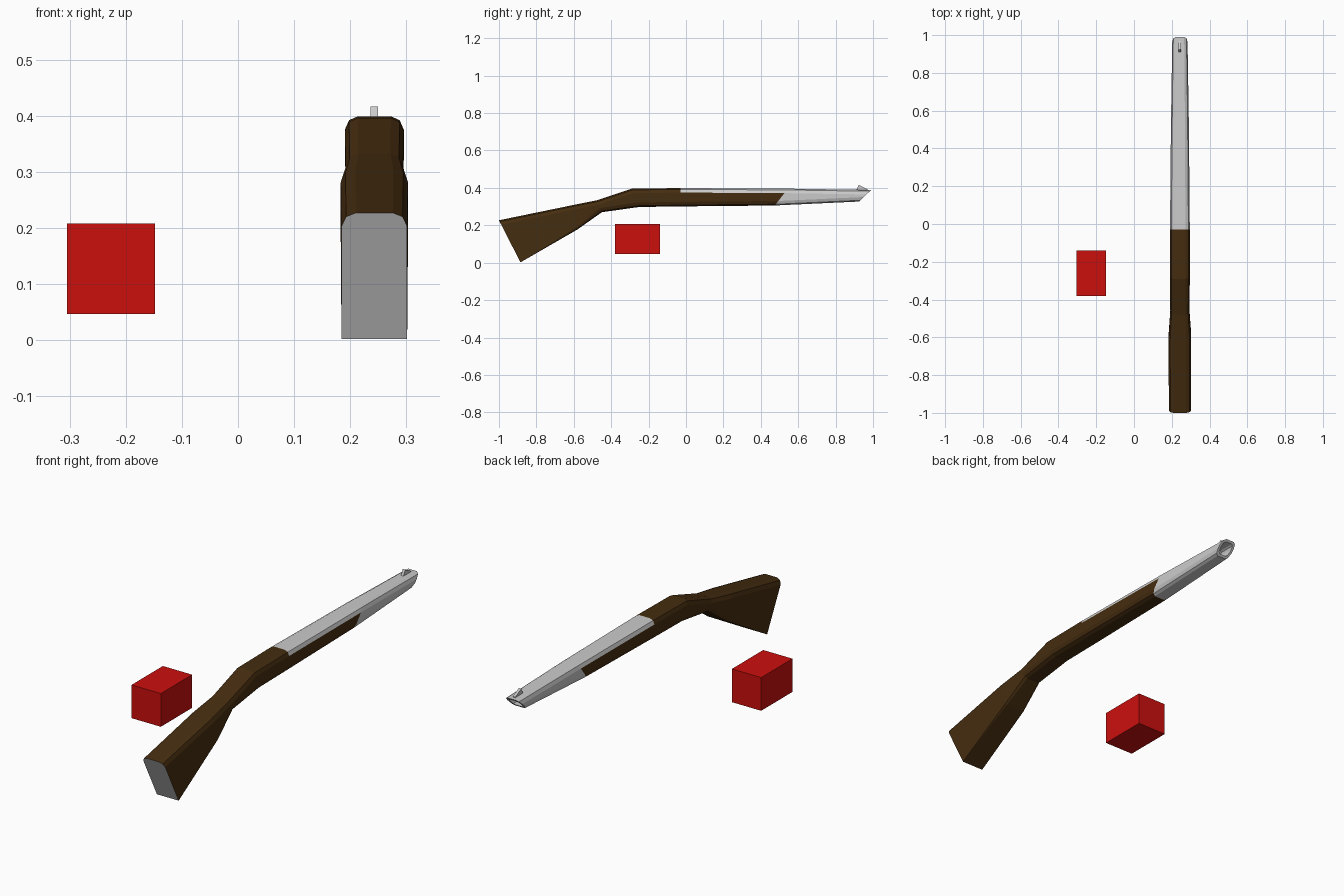
import bpy, bmesh
from mathutils import Vector

if "Cube" in bpy.data.objects:
    bpy.data.objects.remove(bpy.data.objects["Cube"])

CX = 0.243  # centre line of the rifle


def material(name, color):
    m = bpy.data.materials.new(name)
    m.diffuse_color = (*color, 1)
    m.use_nodes = True
    m.node_tree.nodes["Principled BSDF"].inputs["Base Color"].default_value = m.diffuse_color
    return m


wood = material("wood", (0.06, 0.026, 0.005))
red = material("red", (0.6, 0.005, 0.004))


def finish(name, bm, mat=None):
    loose = [v for v in bm.verts if not v.link_faces]
    bmesh.ops.delete(bm, geom=loose, context='VERTS')
    me = bpy.data.meshes.new(name)
    bm.to_mesh(me)
    bm.free()
    ob = bpy.data.objects.new(name, me)
    bpy.context.collection.objects.link(ob)
    if mat:
        me.materials.append(mat)
    return ob


def ring(top, bottom, hw, ch):
    """Chamfered 12-sided section, running from the right flank over the top."""
    t, b = Vector((0, *top)), Vector((0, *bottom))
    d = (b - t) / (t.z - b.z)  # travel along the section per unit of height
    right = [b - d * 0.024 * ch, t + d * 0.024, t + d * 0.007, t]
    xs = [1, 1, 0.86, 0.56]
    low = [b, b - d * 0.007 * ch]
    lx = [1 - 0.44 * ch, 1 - 0.14 * ch]
    half = list(zip(lx + xs, low + right))
    pts = [p + Vector((CX + x * hw, 0, 0)) for x, p in half]
    pts += [p + Vector((CX - x * hw, 0, 0)) for x, p in reversed(half)]
    return pts


def loft(name, rings, keep, mat=None):
    """Skin the rings, keeping only the faces that belong to this part."""
    bm = bmesh.new()
    vs = [[bm.verts.new(p) for p in r] for r in rings]
    n = len(rings[0])
    for i in range(len(vs) - 1):
        for j in range(n):
            if keep(i, j):
                k = (j + 1) % n
                bm.faces.new((vs[i][k], vs[i][j], vs[i + 1][j], vs[i + 1][k])[::-1])
    bmesh.ops.remove_doubles(bm, verts=bm.verts, dist=1e-5)
    return bm


# Sections from butt to muzzle: top (y, z), bottom (y, z), half width, lower chamfer
sections = [
    ((-1.0, 0.227), (-0.885, 0.002), 0.0585, 0.0),
    ((-0.62, 0.305), (-0.58, 0.178), 0.0600, 0.5),
    ((-0.48, 0.333), (-0.45, 0.270), 0.0510, 0.9),
    ((-0.29, 0.396), (-0.25, 0.298), 0.0525, 1.0),
    ((-0.03, 0.399), (-0.03, 0.301), 0.0525, 1.0),
    ((0.545, 0.396), (0.475, 0.306), 0.0475, 1.0),
    ((0.99, 0.389), (0.925, 0.327), 0.0405, 1.0),
]
rings = [ring(*s) for s in sections]
is_metal = lambda i, j: i >= 5 or (i == 4 and 3 <= j <= 7)

# Wooden stock
finish("stock", loft("stock", rings, lambda i, j: not is_metal(i, j)), wood)

# Butt plate
bm = bmesh.new()
bm.faces.new([bm.verts.new(p) for p in rings[0]])
bmesh.ops.remove_doubles(bm, verts=bm.verts, dist=1e-5)
finish("butt_plate", bm)

# Barrel with a recessed muzzle
mid = sum(rings[-1], Vector()) / 12
rim = [mid + (p - mid) * 0.72 for p in rings[-1]]
bore = [p + Vector((0, -0.08, 0)) for p in rim]
end = [mid + Vector((0, -0.08, 0))] * 12
barrel_rings = rings + [rim, bore]
bm = loft("barrel", barrel_rings, is_metal)
bm.faces.new([bm.verts.new(p) for p in reversed(bore)])
bmesh.ops.remove_doubles(bm, verts=bm.verts, dist=1e-5)
finish("barrel", bm)

# Front sight: small wedge
bm = bmesh.new()
profile = [(0.91, 0.388), (0.924, 0.416), (0.97, 0.393), (0.97, 0.387)]
f = bm.faces.new([bm.verts.new((CX - 0.0065, y, z)) for y, z in profile])
ext = bmesh.ops.extrude_face_region(bm, geom=[f])
bmesh.ops.translate(bm, vec=(0.013, 0, 0),
                    verts=[v for v in ext["geom"] if isinstance(v, bmesh.types.BMVert)])
bmesh.ops.recalc_face_normals(bm, faces=bm.faces)
finish("front_sight", bm)

# Red shell box
bm = bmesh.new()
bmesh.ops.create_cube(bm, size=1)
bmesh.ops.scale(bm, vec=(0.157, 0.24, 0.161), verts=bm.verts)
bmesh.ops.translate(bm, vec=(-0.2265, -0.26, 0.1275), verts=bm.verts)
finish("shell_box", bm, red)
